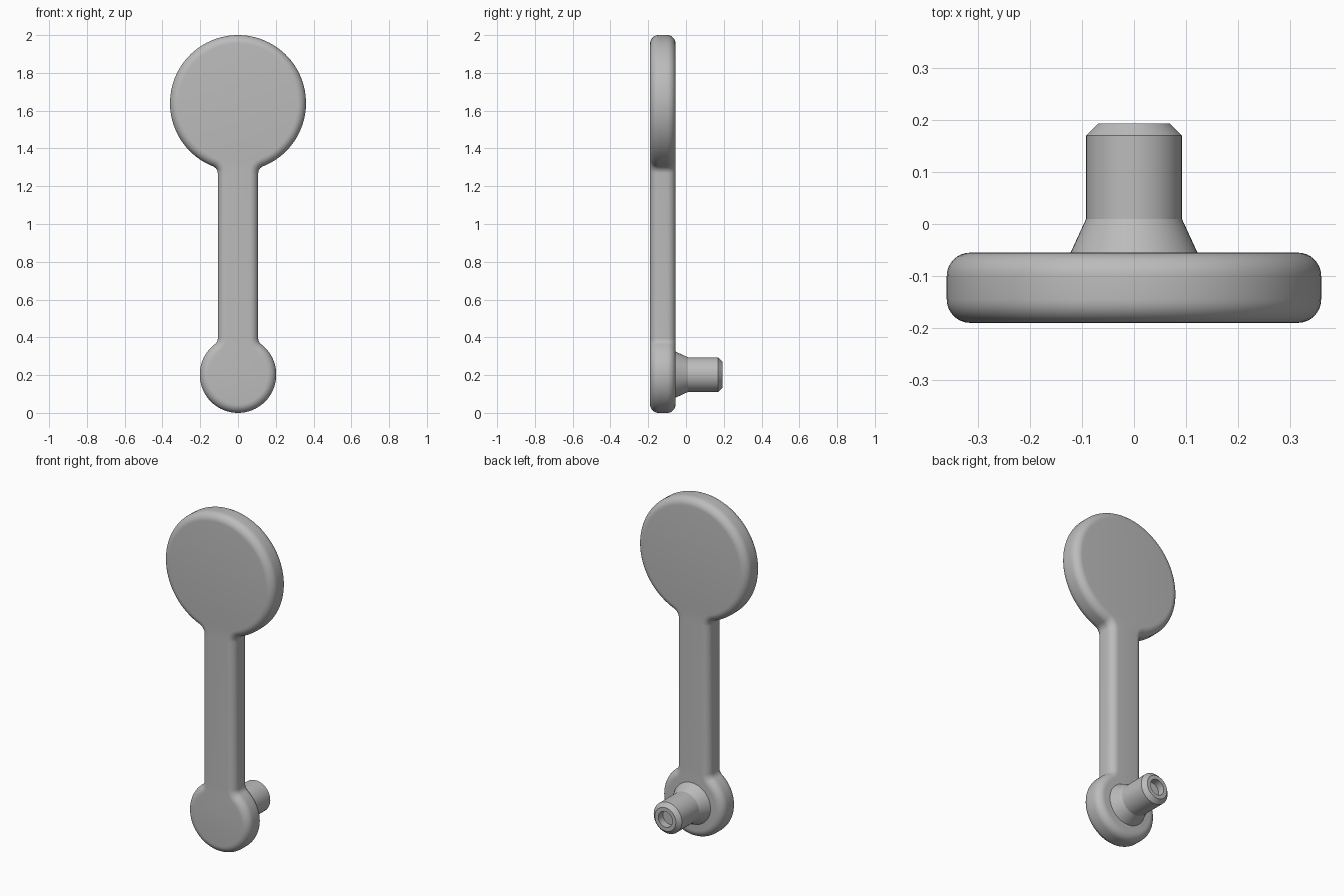
import bpy, bmesh
from math import pi, sin, cos, sqrt, atan2

cube = bpy.data.objects.get("Cube")
if cube:
    bpy.data.objects.remove(cube)

grey = bpy.data.materials.new("plain grey")
grey.use_nodes = True
colour = (0.5, 0.5, 0.5, 1)
grey.diffuse_color = colour
grey.node_tree.nodes["Principled BSDF"].inputs["Base Color"].default_value = colour

TOP_R, TOP_Z = 0.36, 1.64      # large disc
LOW_R, LOW_Z = 0.2025, 0.2025  # small disc
HALF_W, NECK = 0.107, 0.04     # stem half width, neck fillet
FRONT, BACK, ROUND = -0.19, -0.055, 0.045


def arc(cx, cz, r, a, b, n):
    return [(cx + r * cos(a + (b - a) * i / n), cz + r * sin(a + (b - a) * i / n))
            for i in range(n + 1)]


def outline(inset):
    """Two discs joined by a filleted stem, shrunk by inset."""
    fx = HALF_W + NECK
    rise_low = sqrt((LOW_R + NECK) ** 2 - fx ** 2)
    rise_top = sqrt((TOP_R + NECK) ** 2 - fx ** 2)
    a_low, a_top = atan2(rise_low, fx), atan2(rise_top, fx)
    f = NECK + inset
    right = arc(0, LOW_Z, LOW_R - inset, -pi / 2, a_low, 32)
    right += arc(fx, LOW_Z + rise_low, f, pi + a_low, pi, 8)
    right += arc(fx, TOP_Z - rise_top, f, pi, pi - a_top, 8)
    right += arc(0, TOP_Z, TOP_R - inset, -a_top, pi / 2, 40)
    # drop the doubled tangent points, then mirror
    pts = [p for i, p in enumerate(right) if i not in (33, 51)]
    return pts + [(-x, z) for x, z in reversed(pts[1:-1])]


def finish(name, bm):
    bmesh.ops.recalc_face_normals(bm, faces=bm.faces)
    mesh = bpy.data.meshes.new(name)
    bm.to_mesh(mesh)
    bm.free()
    mesh.materials.append(grey)
    obj = bpy.data.objects.new(name, mesh)
    bpy.context.collection.objects.link(obj)
    bpy.ops.object.select_all(action="DESELECT")
    obj.select_set(True)
    bpy.context.view_layer.objects.active = obj
    bpy.ops.object.shade_smooth_by_angle(angle=pi / 9)


def loft(name, rings):
    """Skin closed rings of 3D points and cap both ends."""
    bm = bmesh.new()
    loops = [[bm.verts.new(p) for p in ring] for ring in rings]
    n = len(loops[0])
    for a, b in zip(loops, loops[1:]):
        for i in range(n):
            bm.faces.new((a[i], a[(i + 1) % n], b[(i + 1) % n], b[i]))
    bm.faces.new(loops[0])
    bm.faces.new(loops[-1])
    finish(name, bm)


# Arm plate with rounded front and back edges
steps = 8
edge = [(ROUND * (1 - sin(t)), ROUND * (1 - cos(t)))
        for t in (pi / 2 * i / steps for i in range(steps + 1))]
section = [(d, FRONT + y) for d, y in edge] + [(d, BACK - y) for d, y in reversed(edge)]
loft("arm_plate", [[(x, y, z) for x, z in outline(d)] for d, y in section])

# Peg on the back: flared foot, shaft, chamfer and end recess
peg = [(0.122, -0.06), (0.122, -0.055), (0.092, 0.01), (0.092, 0.17),
       (0.069, 0.193), (0.046, 0.193), (0.046, 0.15)]
loft("pivot_peg", [[(x, y, z) for x, z in arc(0, LOW_Z, r, 0, 2 * pi, 48)[:-1]]
                   for r, y in peg])
